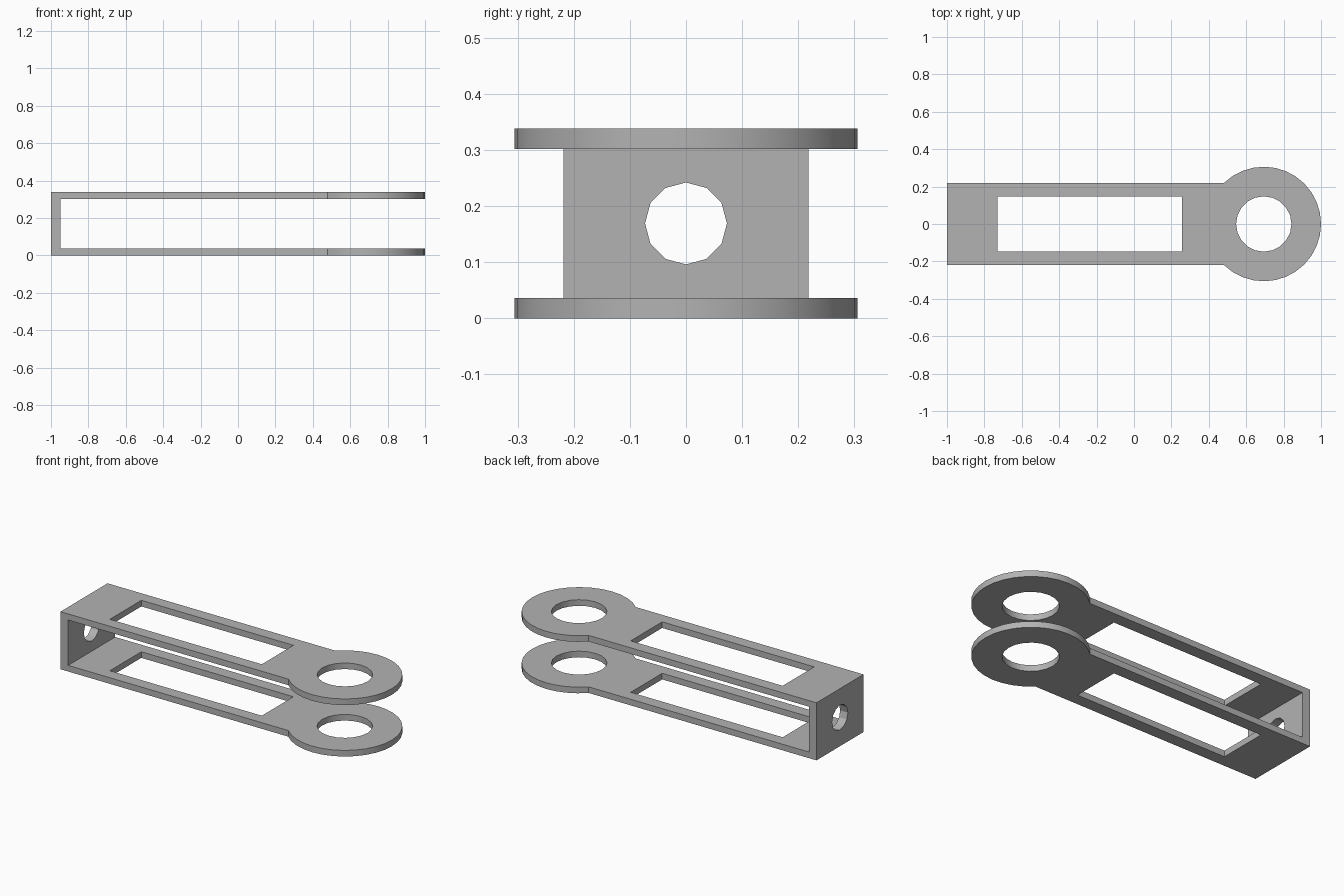
import bpy
import bmesh
from math import asin, cos, pi, sin
from mathutils import Matrix, Vector

cube = bpy.data.objects.get("Cube")
if cube:
    bpy.data.objects.remove(cube, do_unlink=True)

HEIGHT, PLATE, WALL = 0.338, 0.036, 0.05
HALF_WIDTH, EYE_RADIUS = 0.218, 0.306
EYE_X = 1 - EYE_RADIUS

grey = bpy.data.materials.new("plain grey")
grey.use_nodes = True
grey.diffuse_color = (0.45, 0.45, 0.45, 1)
grey.node_tree.nodes["Principled BSDF"].inputs["Base Color"].default_value = grey.diffuse_color


def add_object(name, bm):
    bmesh.ops.recalc_face_normals(bm, faces=bm.faces)
    mesh = bpy.data.meshes.new(name)
    bm.to_mesh(mesh)
    bm.free()
    mesh.materials.append(grey)
    obj = bpy.data.objects.new(name, mesh)
    bpy.context.collection.objects.link(obj)
    return obj


def box(name, low, high):
    low, high = Vector(low), Vector(high)
    bm = bmesh.new()
    bmesh.ops.create_cube(bm, size=1, matrix=Matrix.Translation((low + high) / 2)
                          @ Matrix.Diagonal((high - low).to_4d()))
    return add_object(name, bm)


def cylinder(name, radius, sides, depth, matrix):
    bm = bmesh.new()
    bmesh.ops.create_cone(bm, cap_ends=True, segments=sides, radius1=radius,
                          radius2=radius, depth=depth, matrix=matrix)
    return add_object(name, bm)


# Solid bracket: straight strap flowing into a round eye
neck = pi - asin(HALF_WIDTH / EYE_RADIUS)
steps = 24
angles = [neck * (2 * i / steps - 1) for i in range(steps + 1)]
outline = [(-1, HALF_WIDTH), (-1, -HALF_WIDTH)]
outline += [(EYE_X + EYE_RADIUS * cos(a), EYE_RADIUS * sin(a)) for a in angles]
bm = bmesh.new()
base = bm.faces.new([bm.verts.new((x, y, 0)) for x, y in outline])
top = bmesh.ops.extrude_face_region(bm, geom=[base], use_keep_orig=True)["geom"]
bmesh.ops.translate(bm, vec=(0, 0, HEIGHT),
                    verts=[v for v in top if isinstance(v, bmesh.types.BMVert)])
bracket = add_object("fork_bracket", bm)

# Cutters: slot between the plates, long windows, eye holes, end wall hole
middle = HEIGHT / 2
cutters = [
    box("slot_cutter", (-1 + WALL, -0.5, PLATE), (1.2, 0.5, HEIGHT - PLATE)),
    box("window_cutter", (-0.73, -0.146, -0.1), (0.257, 0.146, 0.5)),
    cylinder("eye_cutter", 0.148, 20, 1, Matrix.Translation((EYE_X, 0, middle))),
    cylinder("wall_hole_cutter", 0.073, 12, 0.3,
             Matrix.Translation((-1, 0, middle)) @ Matrix.Rotation(pi / 2, 4, "Y")),
]
bpy.ops.object.select_all(action="DESELECT")
bracket.select_set(True)
bpy.context.view_layer.objects.active = bracket
for cutter in cutters:
    cutter.hide_render = True
    cut = bracket.modifiers.new(cutter.name, "BOOLEAN")
    cut.operation = "DIFFERENCE"
    cut.solver = "EXACT"
    cut.object = cutter
    bpy.ops.object.modifier_apply(modifier=cut.name)
    bpy.data.objects.remove(cutter, do_unlink=True)

bpy.ops.object.shade_smooth_by_angle(angle=pi / 9)
